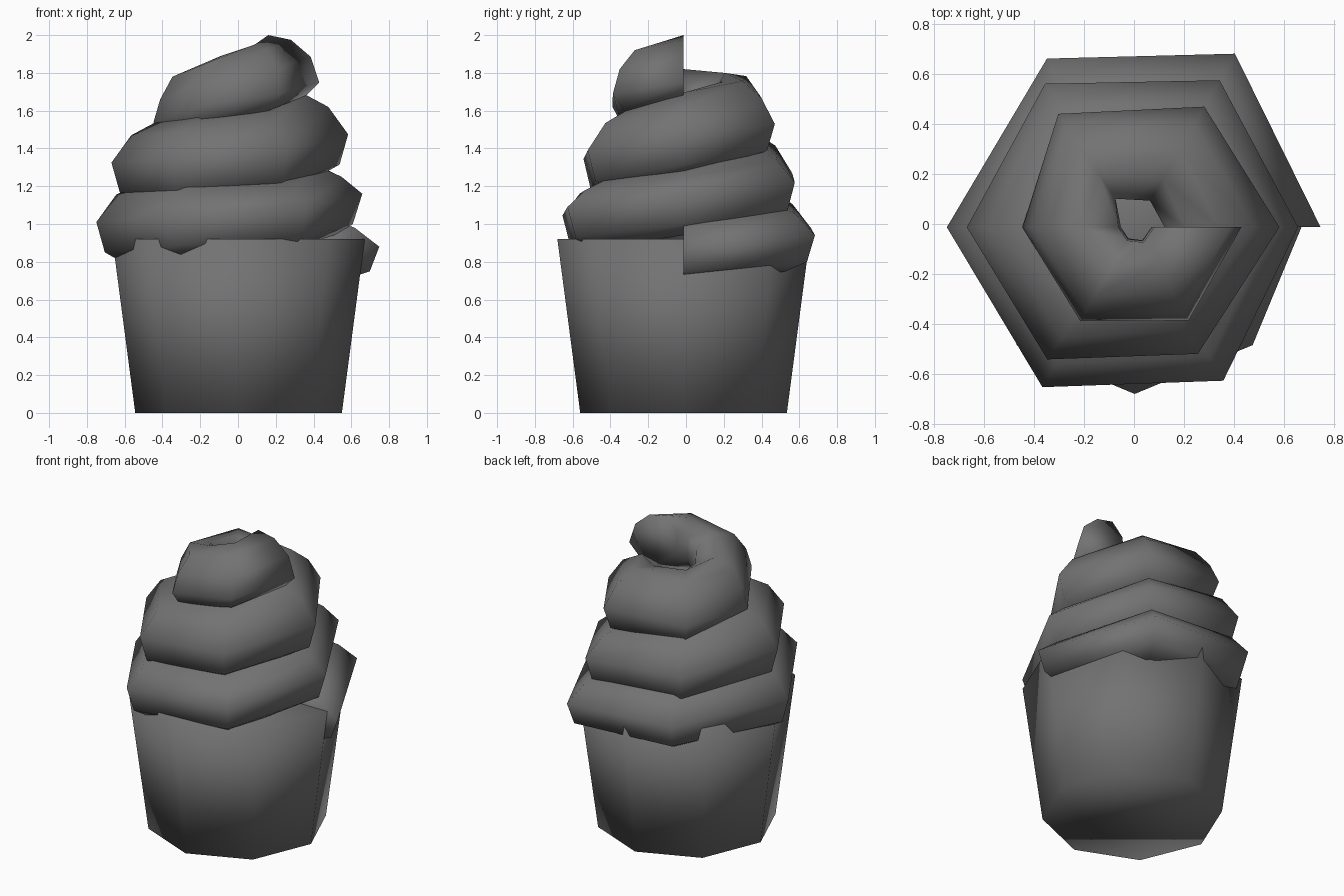
import bpy, bmesh, math

if "Cube" in bpy.data.objects:
    bpy.data.objects.remove(bpy.data.objects["Cube"])

CX, CY = 0.003, -0.013

# dark grey surface
dark = bpy.data.materials.new("dark_grey")
dark.diffuse_color = (0.17, 0.17, 0.17, 1)
dark.use_nodes = True
dark.node_tree.nodes["Principled BSDF"].inputs["Base Color"].default_value = dark.diffuse_color


def make_object(name, bm):
    bmesh.ops.recalc_face_normals(bm, faces=bm.faces)
    for f in bm.faces:
        f.smooth = True
    mesh = bpy.data.meshes.new(name)
    bm.to_mesh(mesh)
    bm.free()
    mesh.materials.append(dark)
    obj = bpy.data.objects.new(name, mesh)
    bpy.context.collection.objects.link(obj)
    return obj


def skin_rings(bm, rings):
    # bridge successive closed rings and cap both ends
    n = len(rings[0])
    for a, b in zip(rings, rings[1:]):
        for i in range(n):
            j = (i + 1) % n
            bm.faces.new((a[i], a[j], b[j], b[i]))
    bm.faces.new(rings[0])
    bm.faces.new(rings[-1])


# eight-sided tapered cup
bm = bmesh.new()
rings = []
for r, z in ((0.547, 0.0), (0.668, 0.92)):
    rings.append([bm.verts.new((CX + r * math.cos(math.tau * i / 8),
                                CY + r * math.sin(math.tau * i / 8), z))
                  for i in range(8)])
skin_rings(bm, rings)
make_object("cup", bm)

# frosting cross-sections, as offsets from the outermost corner
START = [(0, 0), (-.13, .10), (-.25, .14), (-.38, .10),
         (-.43, -.02), (-.36, -.14), (-.20, -.18), (-.05, -.13)]
LOW = [(0, 0), (-.11, .09), (-.245, .15), (-.38, .14),
       (-.44, .03), (-.38, -.13), (-.15, -.22), (-.05, -.16)]
MIDDLE = [(0, 0), (-.105, .145), (-.245, .22), (-.38, .19),
          (-.46, .05), (-.38, -.13), (-.15, -.22), (-.045, -.16)]
UPPER = [(0, 0), (-.035, .12), (-.10, .24), (-.24, .28),
         (-.385, .20), (-.395, .0), (-.20, -.13), (-.05, -.10)]
END = [(0, 0), (-.045, .135), (-.15, .225), (-.27, .25),
       (-.35, .17), (-.36, .03), (-.20, -.10), (-.07, -.07)]
KEYS = [(0, START), (3, MIDDLE), (5, LOW), (6, LOW), (8, MIDDLE),
        (12, MIDDLE), (15, UPPER), (18, END)]


def section(step):
    for (s0, p0), (s1, p1) in zip(KEYS, KEYS[1:]):
        if step <= s1:
            t = (step - s0) / (s1 - s0)
            return [(a[0] + (b[0] - a[0]) * t, a[1] + (b[1] - a[1]) * t)
                    for a, b in zip(p0, p1)]


# outer radius and height at each sixth of a turn, small turns off the regular angle
RADIUS = [.745, .803, .762, .753, .74, .71, .655, .68, .678, .673,
          .635, .567, .58, .558, .548, .45, .435, .432, .427]
HEIGHT = [.88, .94, .977, 1.01, 1.045, 1.09, 1.16, 1.22, 1.27, 1.325,
          1.345, 1.39, 1.475, 1.53, 1.55, 1.54, 1.62, 1.69, 1.75]
TWIST = {2: -2.5, 8: 2, 10: -3.5, 11: -3.5, 14: 4}

# frosting swirl, three turns of six segments
bm = bmesh.new()
rings = []
for step, (rad, h) in enumerate(zip(RADIUS, HEIGHT)):
    a = math.radians(60 * step + TWIST.get(step, 0))
    ring = []
    for dr, dz in section(step):
        r = max(rad + dr, 0.045)
        ring.append(bm.verts.new((CX + r * math.cos(a), CY + r * math.sin(a), h + dz)))
    rings.append(ring)
skin_rings(bm, rings)
make_object("frosting_swirl", bm)
